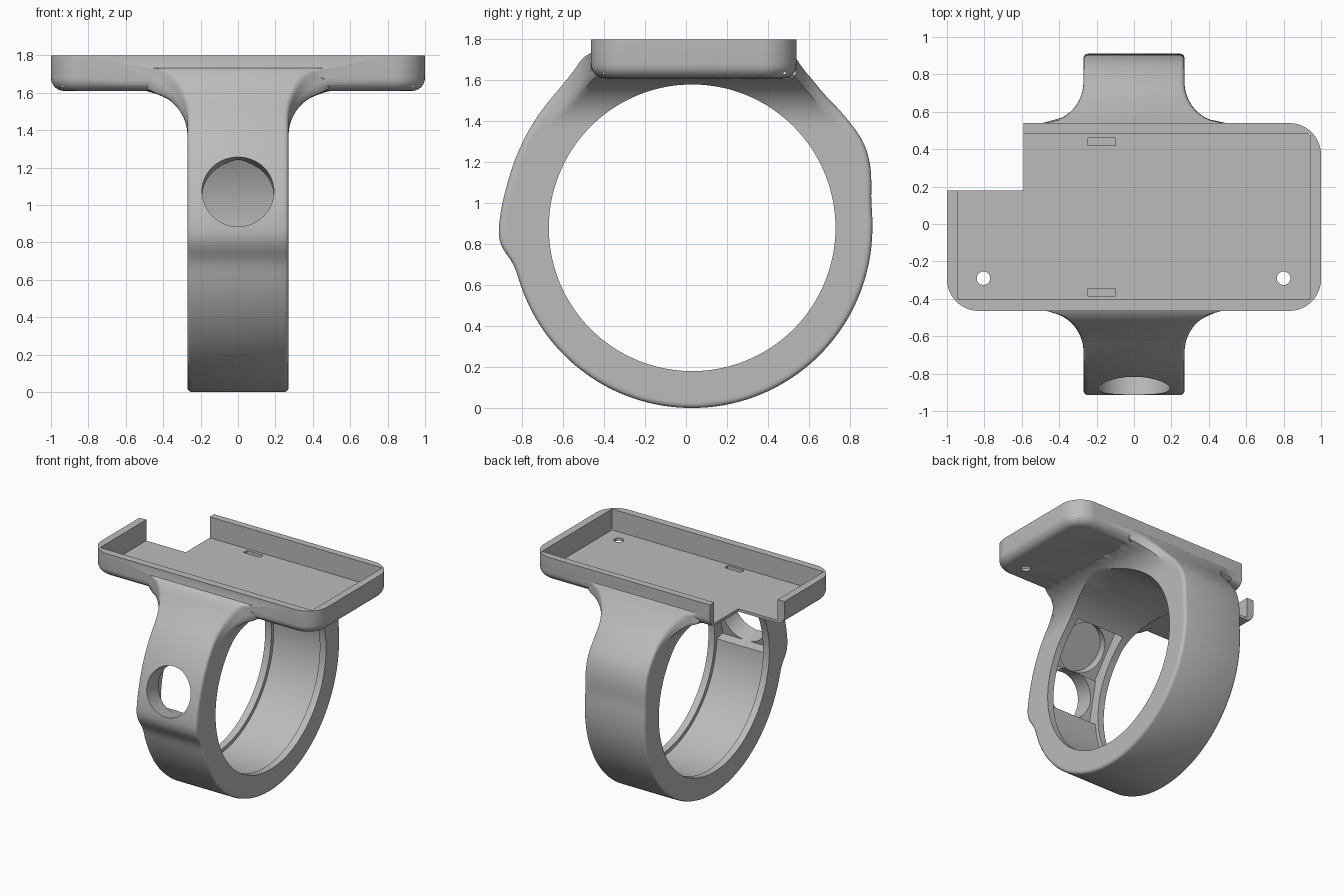
import bpy, bmesh, math
from mathutils import Matrix, Vector

if "Cube" in bpy.data.objects:
    bpy.data.objects.remove(bpy.data.objects["Cube"])

grey = bpy.data.materials.new("plain grey")
grey.use_nodes = True
grey.diffuse_color = (0.5, 0.5, 0.5, 1)
grey.node_tree.nodes["Principled BSDF"].inputs["Base Color"].default_value = (0.5, 0.5, 0.5, 1)

CY, CZ, INNER = 0.03, 0.88, 0.70          # ring centre and bore
FRONT, BACK, TOP = -0.465, 0.54, 1.80     # tray limits
BASE, FLOOR = 1.61, 1.632


def make_object(name, bm):
    bmesh.ops.recalc_face_normals(bm, faces=bm.faces)
    mesh = bpy.data.meshes.new(name)
    bm.to_mesh(mesh)
    bm.free()
    mesh.materials.append(grey)
    ob = bpy.data.objects.new(name, mesh)
    bpy.context.collection.objects.link(ob)
    return ob


def box_mesh(x0, x1, y0, y1, z0, z1):
    bm = bmesh.new()
    bmesh.ops.create_cube(bm, size=1)
    bmesh.ops.scale(bm, vec=(x1 - x0, y1 - y0, z1 - z0), verts=bm.verts)
    bmesh.ops.translate(bm, vec=((x0 + x1) / 2, (y0 + y1) / 2, (z0 + z1) / 2), verts=bm.verts)
    return bm


def box(name, *limits):
    return make_object(name, box_mesh(*limits))


def cylinder(name, radius, length, centre, axis, sides=64):
    bm = bmesh.new()
    turn = Vector(axis).to_track_quat('Z', 'Y').to_matrix().to_4x4()
    bmesh.ops.create_cone(bm, cap_ends=True, segments=sides, radius1=radius, radius2=radius,
                          depth=length, matrix=Matrix.Translation(centre) @ turn)
    return make_object(name, bm)


def combine(target, tool, operation='DIFFERENCE'):
    mod = target.modifiers.new("combine", 'BOOLEAN')
    mod.operation, mod.solver, mod.object = operation, 'EXACT', tool
    bpy.context.view_layer.objects.active = target
    bpy.ops.object.modifier_apply(modifier=mod.name)
    bpy.data.objects.remove(tool)


# Outer side profile of the ring, front to back over the top
outline = [(-0.82, 0.64), (-0.84, 0.71), (-0.90, 0.78), (-0.918, 0.83), (-0.912, 0.9), (-0.873, 1.09),
           (-0.815, 1.26), (-0.717, 1.435), (-0.62, 1.555), (-0.545, 1.645), (-0.48, 1.75),
           (0.52, 1.75), (0.555, 1.67), (0.673, 1.53), (0.795, 1.4), (0.868, 1.3), (0.9, 1.19),
           (0.902, 1.02), (0.91, 0.87)]
polar = [(math.atan2(y - CY, z - CZ), math.hypot(y - CY, z - CZ)) for y, z in outline]
polar = [(-math.pi, 0.88)] + polar + [(math.pi, 0.88)]


def outer_radius(a):
    for (a0, r0), (a1, r1) in zip(polar, polar[1:]):
        if a0 <= a <= a1:
            r = r0 + (r1 - r0) * (a - a0) / (a1 - a0)
            break
    return min(r, (1.74 - CZ) / math.cos(a)) if math.cos(a) > 0.5 else r


def flare(d, radius):
    d = min(max(d, 0), radius)
    return 0.27 + radius - math.sqrt(radius ** 2 - d ** 2)


def half_width(y, z):
    outside = max(FRONT - y, y - BACK, 0)
    return min(flare(z - 1.37, 0.24), flare(0.22 - outside, 0.22))


# Ring with flared neck, lofted around the bore
STEPS, ROWS, ROUND = 180, 12, 0.022
angles = [-math.pi + 2 * math.pi * i / STEPS for i in range(STEPS)]
radii = [outer_radius(a) for a in angles]
for _ in range(2):
    radii = [(radii[i - 1] + 2 * radii[i] + radii[(i + 1) % STEPS]) / 4 for i in range(STEPS)]
bm = bmesh.new()
sections = []
for a, r in zip(angles, radii):
    steps = [(INNER + (r - ROUND - INNER) * k / ROWS, 0) for k in range(ROWS + 1)]
    for k in (1, 2, 3):
        t = k * math.pi / 6
        steps.append((r - ROUND + ROUND * math.sin(t), ROUND * (1 - math.cos(t))))
    half = []
    for rad, inset in steps:
        y, z = CY + rad * math.sin(a), CZ + rad * math.cos(a)
        half.append((half_width(y, z) - inset, y, z))
    loop = [(-x, y, z) for x, y, z in half] + half[::-1]
    sections.append([bm.verts.new(p) for p in loop])
for i, s in enumerate(sections):
    n = sections[(i + 1) % STEPS]
    for j in range(len(s)):
        k = (j + 1) % len(s)
        bm.faces.new((s[j], s[k], n[k], n[j]))
body = make_object("ring_with_tray", bm)

# Tray block with rounded corners and underside
bm = box_mesh(-1, 1, FRONT, BACK, BASE, TOP)
upright = [e for e in bm.edges if abs(e.verts[0].co.z - e.verts[1].co.z) > 0.1]
bmesh.ops.bevel(bm, geom=upright, offset=0.17, segments=10, profile=0.5, affect='EDGES')
under = [e for e in bm.edges if all(v.co.z < BASE + 0.01 for v in e.verts)]
bmesh.ops.bevel(bm, geom=under, offset=0.07, segments=6, profile=0.5, affect='EDGES')
combine(body, make_object("tray", bm), 'UNION')

# Tray cavity, open corner, strap slots and screw holes
combine(body, box("cavity", -0.94, 0.94, -0.405, 0.485, FLOOR, 2))
combine(body, box("open_corner", -1.2, -0.59, 0.18, 0.8, 1.5, 2))
for y in (0.44, -0.365):
    combine(body, box("slot", -0.245, -0.10, y - 0.021, y + 0.021, FLOOR - 0.05, 1.7))
for x in (-0.805, 0.8):
    combine(body, cylinder("screw_hole", 0.036, 0.4, (x, -0.29, BASE), (0, 0, 1), 32))

# Shallow channel inside the ring, between two lips
channel = cylinder("channel", 0.73, 0.43, (0, CY, CZ), (1, 0, 0), 128)
combine(channel, box("channel_limit", -1, 1, -1, 1, 1.40, 2))
combine(body, channel)


# Flat pockets behind the front, one with a through hole, one with a blind hole
def radial(angle, distance):
    return Vector((0, CY - distance * math.cos(angle), CZ + distance * math.sin(angle)))


for degrees, floor, end in ((12, 0.78, 1.2), (38, 0.79, 0.86)):
    angle = math.radians(degrees)
    bm = box_mesh(-0.215, 0.215, -floor, -0.6, -0.19, 0.19)
    bmesh.ops.transform(bm, matrix=Matrix.Translation((0, CY, CZ)) @ Matrix.Rotation(-angle, 4, 'X'),
                        verts=bm.verts)
    combine(body, make_object("pocket", bm))
    combine(body, cylinder("round_hole", 0.192, end - 0.6, radial(angle, (end + 0.6) / 2),
                           radial(angle, 1) - radial(angle, 0)))

bpy.ops.object.select_all(action='DESELECT')
body.select_set(True)
bpy.context.view_layer.objects.active = body
bpy.ops.object.shade_smooth_by_angle(angle=math.radians(32))
